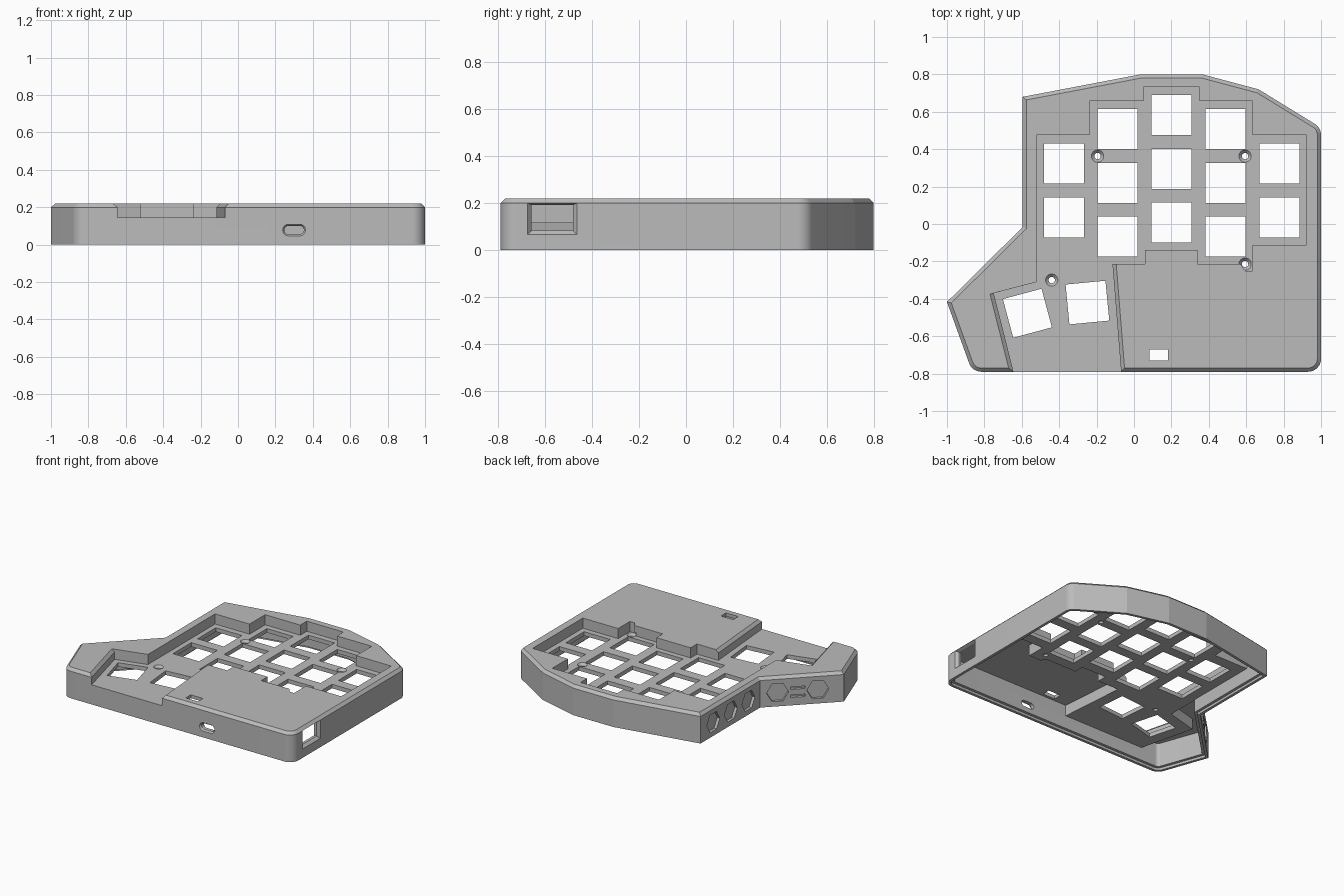
import bpy, bmesh, math
from mathutils import Matrix, Vector

if "Cube" in bpy.data.objects:
    bpy.data.objects.remove(bpy.data.objects["Cube"], do_unlink=True)

grey = bpy.data.materials.new("matte_grey")
grey.use_nodes = True
COLOR = (0.5, 0.5, 0.5, 1)
grey.diffuse_color = COLOR
grey.node_tree.nodes["Principled BSDF"].inputs["Base Color"].default_value = COLOR


def loft(bm, layers, matrix=Matrix()):
    """Closed solid through equal-length 2D loops given as (points, height)."""
    rings = [[bm.verts.new(matrix @ Vector((x, y, z))) for x, y in pts] for pts, z in layers]
    n = len(rings[0])
    bm.faces.new(rings[0][::-1])
    bm.faces.new(rings[-1])
    for a, b in zip(rings, rings[1:]):
        for i in range(n):
            j = (i + 1) % n
            bm.faces.new((a[i], a[j], b[j], b[i]))


def solid(name, *lofts):
    bm = bmesh.new()
    for args in lofts:
        loft(bm, *args)
    bmesh.ops.recalc_face_normals(bm, faces=bm.faces)
    mesh = bpy.data.meshes.new(name)
    bm.to_mesh(mesh)
    bm.free()
    mesh.materials.append(grey)
    ob = bpy.data.objects.new(name, mesh)
    bpy.context.collection.objects.link(ob)
    return ob


def cut(target, cutter):
    mod = target.modifiers.new("cut", 'BOOLEAN')
    mod.operation, mod.solver, mod.object = 'DIFFERENCE', 'EXACT', cutter
    bpy.context.view_layer.objects.active = target
    bpy.ops.object.modifier_apply(modifier=mod.name)
    bpy.data.objects.remove(cutter, do_unlink=True)


def inset(pts, d):
    """Mitred inset of a counter-clockwise polygon; negative d grows it."""
    out = []
    for i, p in enumerate(pts):
        p, a, b = Vector(p), Vector(pts[i - 1]), Vector(pts[(i + 1) % len(pts)])
        u, v = (p - a).normalized(), (b - p).normalized()
        m, n = Vector((-u.y, u.x)), Vector((-v.y, v.x))
        out.append(tuple(p + (m + n) * d / (1 + m.dot(n))))
    return out


def fillet(pts, radii, steps=12):
    out = []
    for i, p in enumerate(pts):
        r = radii.get(i, 0)
        if not r:
            out.append(p)
            continue
        p, a, b = Vector(p), Vector(pts[i - 1]), Vector(pts[(i + 1) % len(pts)])
        u, v = (a - p).normalized(), (b - p).normalized()
        half = u.angle(v) / 2
        c = p + (u + v).normalized() * r / math.sin(half)
        s, e = p + u * r / math.tan(half) - c, p + v * r / math.tan(half) - c
        turn = math.atan2(s.x * e.y - s.y * e.x, s.dot(e))
        for k in range(steps + 1):
            t = turn * k / steps
            out.append((c.x + s.x * math.cos(t) - s.y * math.sin(t),
                        c.y + s.x * math.sin(t) + s.y * math.cos(t)))
    return out


def rect(cx, cy, w, h, angle=0):
    c, s = math.cos(math.radians(angle)), math.sin(math.radians(angle))
    corners = ((-w, -h), (w, -h), (w, h), (-w, h))
    return [(cx + (x * c - y * s) / 2, cy + (x * s + y * c) / 2) for x, y in corners]


def ngon(cx, cy, r, n):
    return [(cx + r * math.cos(math.tau * k / n), cy + r * math.sin(math.tau * k / n)) for k in range(n)]


def stadium(w, h):
    return fillet(rect(0, 0, w, h), {i: h * 0.499 for i in range(4)}, 8)


def wall_frame(origin, normal):
    n, up = Vector(normal).normalized(), Vector((0, 0, 1))
    return Matrix.Translation(origin) @ Matrix((up.cross(n), up, n)).transposed().to_4x4()


# Outer shell with chamfered top edge, counter-clockwise from the front left
outline = [(-0.865, -0.79), (1, -0.79), (1, 0.515), (0.666, 0.72), (0.366, 0.8),
           (0.035, 0.8), (-0.595, 0.68), (-0.595, -0.016), (-1, -0.417)]


def shell(d):
    return fillet(inset(outline, d), {0: 0.07 - d, 1: 0.07 - d, 2: 0.07 - d})


TOP, SHOULDER, PLATE, UNDER = 0.22, 0.2, 0.145, 0.115
case = solid("keyboard_case", (((shell(0), 0), (shell(0), SHOULDER), (shell(0.02), TOP)),))

# Stepped recess around the keys; its two thumb edges are chamfered at the top
keys_edge = [(0.06, -0.214), (0.06, -0.14), (0.34, -0.14), (0.34, -0.214), (0.57, -0.214),
             (0.595, -0.25), (0.634, -0.25), (0.634, -0.112), (0.923, -0.112), (0.923, 0.475),
             (0.634, 0.475), (0.634, 0.657), (0.35, 0.657), (0.35, 0.733), (0.05, 0.733),
             (0.05, 0.657), (-0.238, 0.657), (-0.238, 0.475), (-0.52, 0.475), (-0.52, -0.31)]
low = [(-0.617, -0.9), (-0.06, -0.9), (-0.115, -0.214)] + keys_edge + [(-0.75, -0.37)]
high = [(-0.637, -0.9), (-0.04, -0.9), (-0.095, -0.214)] + keys_edge + [(-0.77, -0.375)]

# Hollow underside, leaving walls and floor around the recess, with a rim step
cavity = solid("cavity", (((shell(0.04), -0.1), (shell(0.04), 0.195)),))
cut(cavity, solid("recess_support", (((inset(low, -0.04), UNDER), (inset(low, -0.04), 0.4)),)))
cut(case, cavity)
cut(case, solid("rim_step", (((shell(0.02), -0.1), (shell(0.02), 0.018)),)))
cut(case, solid("recess", (((low, PLATE), (low, SHOULDER), (high, TOP), (high, 0.3)),)))

# Key openings: staggered columns plus two turned thumb keys
KEY, PITCH = 0.214, 0.288
openings = []
for column, (top_y, rows) in enumerate([(0.323, 2), (0.508, 3), (0.583, 3), (0.508, 3), (0.323, 2)]):
    for row in range(rows):
        openings.append(rect(-0.375 + column * PITCH, top_y - row * PITCH, KEY, KEY))
openings += [rect(-0.249, -0.42, KEY, KEY, 5.5), rect(-0.57, -0.477, KEY, KEY, 15)]
cut(case, solid("key_openings", *[(((k, 0.06), (k, 0.17)),) for k in openings]))

# Countersunk screw holes
screws = [(-0.195, 0.363), (0.594, 0.363), (0.594, -0.214), (-0.44, -0.3)]
cut(case, solid("screw_holes", *[
    (((ngon(x, y, 0.017, 24), 0.06), (ngon(x, y, 0.017, 24), 0.128),
      (ngon(x, y, 0.033, 24), PLATE), (ngon(x, y, 0.033, 24), 0.17)),) for x, y in screws]))

# Small switch window in the top deck
window = rect(0.133, -0.7, 0.1, 0.06)
cut(case, solid("switch_window", (((window, 0.15), (window, 0.3)),)))

# Front cable slot with a shallow countersink
slot, slot_rim = stadium(0.105, 0.045), stadium(0.122, 0.062)
cut(case, solid("cable_slot", (((slot, -0.1), (slot, -0.012), (slot_rim, 0), (slot_rim, 0.05)),
                               wall_frame((0.3, -0.79, 0.078), (0, -1, 0)))))

# Right side port with bevelled surround
port, port_rim = rect(0, 0.137, 0.176, 0.108), rect(0, 0.133, 0.21, 0.135)
cut(case, solid("side_port", (((port, -0.1), (port, -0.02), (port_rim, 0), (port_rim, 0.05)),
                              wall_frame((1, -0.57, 0), (1, 0, 0)))))

# Shallow hexagon and bar insets on the two left walls
insets = []
hexagon = ngon(0, 0, 0.075, 6)
for y in (0.53, 0.325, 0.12):
    insets.append((((hexagon, -0.02), (hexagon, 0.02)), wall_frame((-0.595, y, 0.102), (-1, 0, 0))))
start, end = Vector((-0.595, -0.016, 0.102)), Vector((-1, -0.417, 0.102))
along = end - start
normal = Vector((along.y, -along.x, 0))
for t, shapes in ((0.21, [hexagon]), (0.69, [hexagon]),
                  (0.45, [rect(0, 0.025, 0.1, 0.018), rect(0, -0.035, 0.1, 0.018)])):
    for shape in shapes:
        insets.append((((shape, -0.02), (shape, 0.02)), wall_frame(start + along * t, normal)))
cut(case, solid("wall_insets", *insets))

# Smooth rounded corners, keep every other edge crisp
bpy.ops.object.select_all(action='DESELECT')
case.select_set(True)
bpy.context.view_layer.objects.active = case
bpy.ops.object.shade_smooth_by_angle(angle=math.radians(9))
